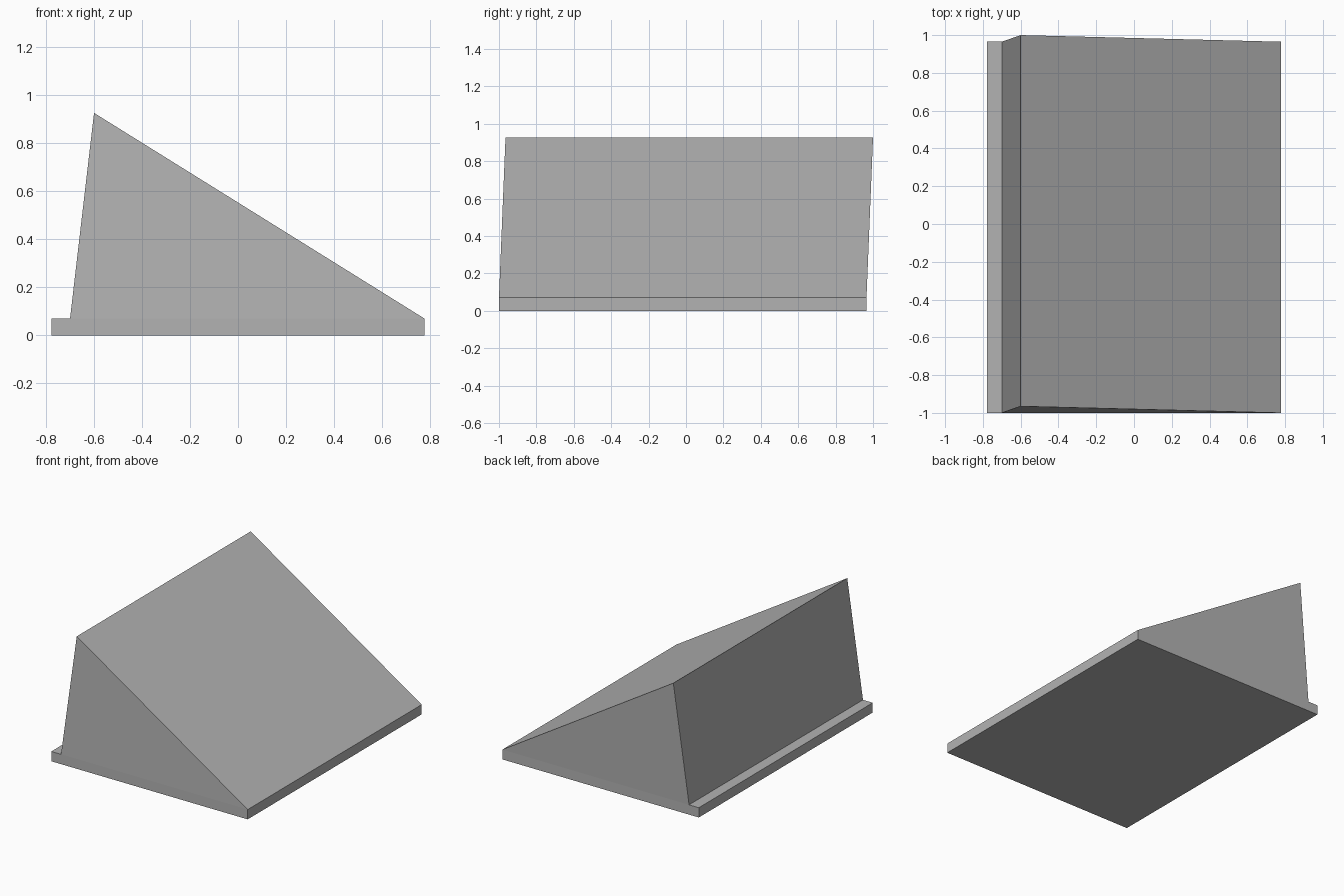
import bpy, bmesh

cube = bpy.data.objects.get("Cube")
if cube:
    bpy.data.objects.remove(cube)

# Single flat grey material
GREY = (0.45, 0.45, 0.45, 1.0)
mat = bpy.data.materials.new("plain grey")
mat.use_nodes = True
mat.diffuse_color = GREY
bsdf = next(n for n in mat.node_tree.nodes if n.type == "BSDF_PRINCIPLED")
bsdf.inputs["Base Color"].default_value = GREY

HALF_X = 0.777      # half width of the base
BASE_TOP = 0.07     # base slab thickness
FRONT, BACK = -1.0, 0.965
SHIFT = 0.035       # the ridge leans slightly towards the back

# Cross-section, anticlockwise from the front: x, z, shift along y
profile = [
    (-HALF_X, 0, 0),
    (HALF_X, 0, 0),
    (HALF_X, BASE_TOP, 0),
    (-0.60, 0.927, SHIFT),      # ridge
    (-0.70, BASE_TOP, 0),       # foot of the steep side
    (-HALF_X, BASE_TOP, 0),     # ledge edge
]

bm = bmesh.new()
front = [bm.verts.new((x, FRONT + s, z)) for x, z, s in profile]
back = [bm.verts.new((x, BACK + s, z)) for x, z, s in profile]

# Long faces: underside, base edges, slope, steep side and ledge
count = len(profile)
for i in range(count):
    j = (i + 1) % count
    bm.faces.new((front[i], front[j], back[j], back[i]))

# Each end: an upright base edge and a leaning triangle above it
for ring in (front, back):
    bm.faces.new([ring[i] for i in (0, 1, 2, 4, 5)])
    bm.faces.new([ring[i] for i in (2, 3, 4)])

bmesh.ops.recalc_face_normals(bm, faces=bm.faces)
mesh = bpy.data.meshes.new("wedge_on_base")
bm.to_mesh(mesh)
bm.free()
mesh.materials.append(mat)
bpy.context.collection.objects.link(bpy.data.objects.new("wedge_on_base", mesh))
